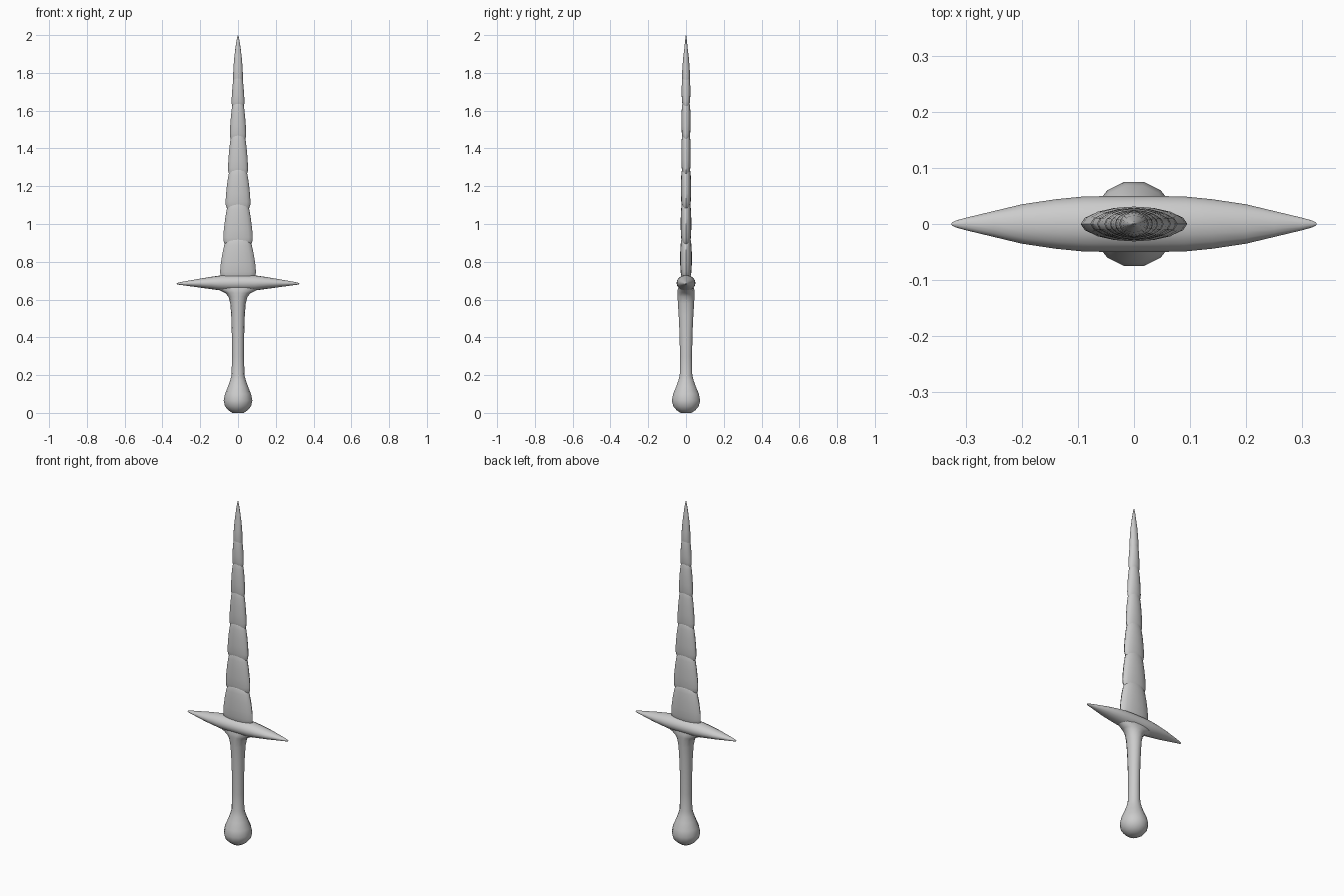
import bpy, bmesh, math
from mathutils import Vector

cube = bpy.data.objects.get("Cube")
if cube:
    bpy.data.objects.remove(cube, do_unlink=True)

grey = bpy.data.materials.new("plain grey")
grey.use_nodes = True
colour = (0.6, 0.6, 0.6, 1)
grey.diffuse_color = colour
grey.node_tree.nodes["Principled BSDF"].inputs["Base Color"].default_value = colour


def loft(name, rings, sides, axis="z", angle=50):
    """Skin elliptical rings: (position, radius a, radius b, offset of b)."""
    bm = bmesh.new()
    loops = []
    for pos, ra, rb, off in rings:
        loop = []
        for i in range(sides):
            t = math.tau * i / sides
            a, b = ra * math.cos(t), rb * math.sin(t) + off
            loop.append(bm.verts.new(Vector((a, b, pos) if axis == "z" else (pos, a, b))))
        loops.append(loop)
    for low, high in zip(loops, loops[1:]):
        for i in range(sides):
            j = (i + 1) % sides
            bm.faces.new((low[i], low[j], high[j], high[i]))
    bm.faces.new(loops[0][::-1])
    bm.faces.new(loops[-1])
    bmesh.ops.recalc_face_normals(bm, faces=bm.faces)
    mesh = bpy.data.meshes.new(name)
    bm.to_mesh(mesh)
    bm.free()
    mesh.materials.append(grey)
    obj = bpy.data.objects.new(name, mesh)
    bpy.context.collection.objects.link(obj)
    bpy.ops.object.select_all(action="DESELECT")
    obj.select_set(True)
    bpy.context.view_layer.objects.active = obj
    bpy.ops.object.shade_smooth_by_angle(angle=math.radians(angle))
    return obj


# Pommel and grip, flaring out under the guard
grip = [(0.0, .03, .03), (.015, .052, .052), (.035, .069, .069), (.065, .076, .077),
        (.1, .069, .07), (.14, .053, .053), (.17, .042, .042), (.2, .034, .034),
        (.3, .032, .033), (.42, .033, .035), (.52, .036, .04), (.58, .041, .044),
        (.615, .05, .046), (.635, .068, .047), (.65, .1, .046), (.67, .13, .04)]
loft("grip_and_pommel", [(*r, 0) for r in grip], 14)

# Crossguard: one half profile, mirrored along x
half = [(.03, .05, .042, .688), (.09, .049, .04, .688), (.14, .044, .033, .688),
        (.2, .035, .024, .687), (.25, .023, .016, .686), (.3, .011, .008, .685),
        (.318, .006, .005, .684), (.325, .002, .002, .684)]
guard = [(-x, a, b, z) for x, a, b, z in reversed(half)] + half
loft("crossguard", guard, 16, axis="x")

# Blade: overlapping domed segments that shrink upward
shape = [(0, .9, .7), (.06, .98, .82), (.15, 1, .93), (.35, .96, 1), (.6, .87, 1),
         (.8, .77, .93), (.91, .67, .84), (.97, .54, .72), (1, .35, .5)]
segments = [(.715, .93, .095, .031), (.895, 1.12, .078, .028), (1.085, 1.3, .066, .027),
            (1.265, 1.485, .053, .025), (1.45, 1.65, .043, .024), (1.625, 1.79, .034, .023)]
for n, (z0, z1, w, d) in enumerate(segments):
    loft(f"blade_segment_{n + 1}",
         [(z0 + (z1 - z0) * t, w * fx, d * fy, 0) for t, fx, fy in shape], 16)

# Pointed blade tip
tip = [(1.76, .025, .019), (1.785, .026, .0215), (1.83, .024, .019), (1.88, .02, .015),
       (1.93, .014, .009), (1.97, .008, .005), (1.99, .004, .002), (2.0, .001, .001)]
loft("blade_tip", [(*r, 0) for r in tip], 16)
